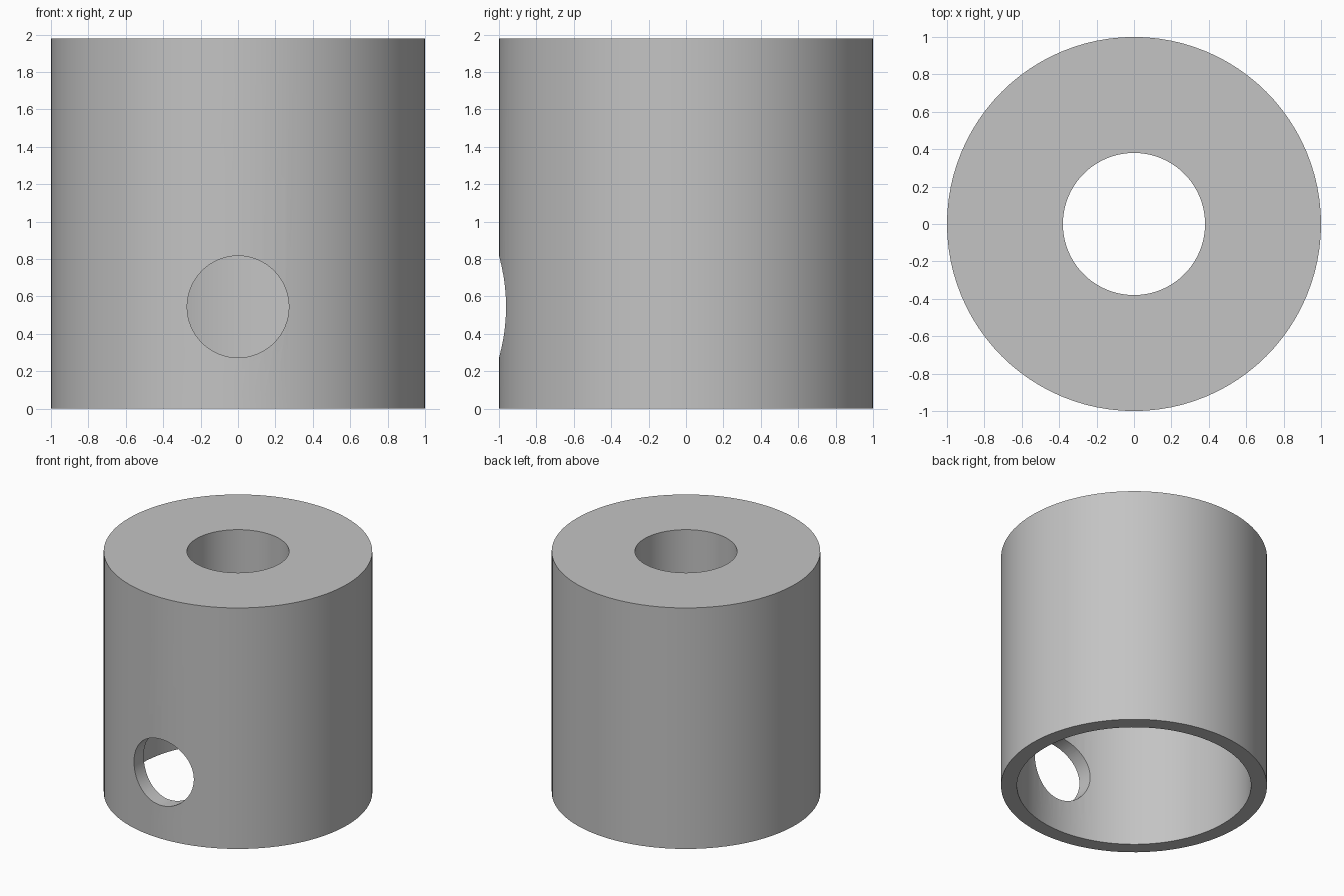
import bpy, bmesh
from math import pi, radians

cube = bpy.data.objects.get("Cube")
if cube:
    bpy.data.objects.remove(cube, do_unlink=True)

OUTER, BORE, TOP_HOLE = 1.0, 0.88, 0.38
HEIGHT, BORE_DEPTH = 1.98, 1.09
SIDE_RADIUS, SIDE_Z = 0.272, 0.545
SEGMENTS = 96

grey = bpy.data.materials.new("plain grey")
grey.use_nodes = True
colour = (0.55, 0.55, 0.55, 1)
grey.diffuse_color = colour
grey.node_tree.nodes["Principled BSDF"].inputs["Base Color"].default_value = colour

# Sleeve: closed stepped profile turned around the upright axis
profile = [(OUTER, 0), (OUTER, HEIGHT), (TOP_HOLE, HEIGHT),
           (TOP_HOLE, BORE_DEPTH), (BORE, BORE_DEPTH), (BORE, 0)]
bm = bmesh.new()
verts = [bm.verts.new((r, 0, z)) for r, z in profile]
edges = [bm.edges.new((v, verts[i - 1])) for i, v in enumerate(verts)]
bmesh.ops.spin(bm, geom=verts + edges, cent=(0, 0, 0), axis=(0, 0, 1),
               angle=2 * pi, steps=SEGMENTS, use_duplicate=False)
bmesh.ops.remove_doubles(bm, verts=bm.verts, dist=0.0005)
bmesh.ops.recalc_face_normals(bm, faces=bm.faces)
mesh = bpy.data.meshes.new("stepped_sleeve")
bm.to_mesh(mesh)
bm.free()
sleeve = bpy.data.objects.new("stepped_sleeve", mesh)
bpy.context.collection.objects.link(sleeve)
mesh.materials.append(grey)

# Round side hole through the front wall only
bpy.ops.mesh.primitive_cylinder_add(vertices=64, radius=SIDE_RADIUS, depth=1,
                                    location=(0, -1, SIDE_Z),
                                    rotation=(pi / 2, 0, 0))
cutter = bpy.context.object
cutter.name = "side_hole_cutter"
cutter.hide_render = True
cutter.data.materials.append(grey)

cut = sleeve.modifiers.new("side_hole", "BOOLEAN")
cut.operation = "DIFFERENCE"
cut.solver = "EXACT"
cut.object = cutter
bpy.ops.object.select_all(action="DESELECT")
sleeve.select_set(True)
bpy.context.view_layer.objects.active = sleeve
bpy.ops.object.modifier_apply(modifier=cut.name)
bpy.data.objects.remove(cutter, do_unlink=True)

# Smooth round walls with crisp rims
bpy.ops.object.shade_smooth_by_angle(angle=radians(30))
